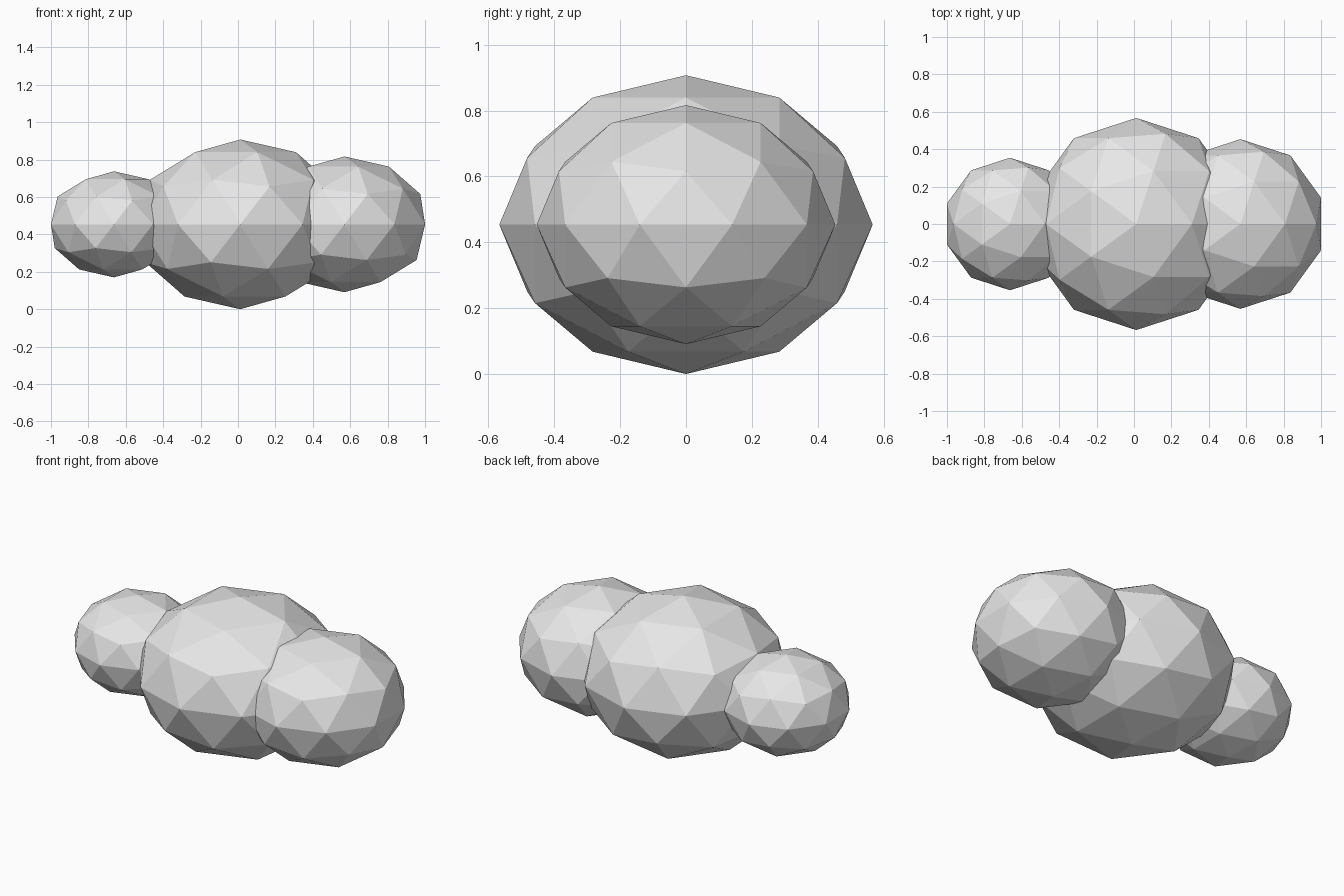
import bpy

# Remove the default cube
cube = bpy.data.objects.get("Cube")
if cube:
    bpy.data.objects.remove(cube, do_unlink=True)

# Single pale grey colour
COLOUR = (0.8, 0.8, 0.8, 1.0)
grey = bpy.data.materials.new("pale_grey")
grey.use_nodes = True
grey.diffuse_color = COLOUR
grey.node_tree.nodes["Principled BSDF"].inputs["Base Color"].default_value = COLOUR

RADIUS = 0.567           # radius of the middle puff
SQUASH = 0.8             # height relative to width
MID_HEIGHT = RADIUS * SQUASH


def puff(name, x, scale):
    """Flattened, faceted ball centred on the shared mid height."""
    bpy.ops.mesh.primitive_ico_sphere_add(
        subdivisions=2, radius=RADIUS * scale, location=(x, 0, MID_HEIGHT))
    obj = bpy.context.object
    obj.name = name
    obj.scale.z = SQUASH
    obj.data.materials.append(grey)
    bpy.ops.object.shade_flat()
    return obj


# Three overlapping puffs of the cloud
puff("middle_puff", 0.012, 1.0)
puff("left_puff", 0.569, 0.8)
puff("right_puff", -0.663, 0.625)
